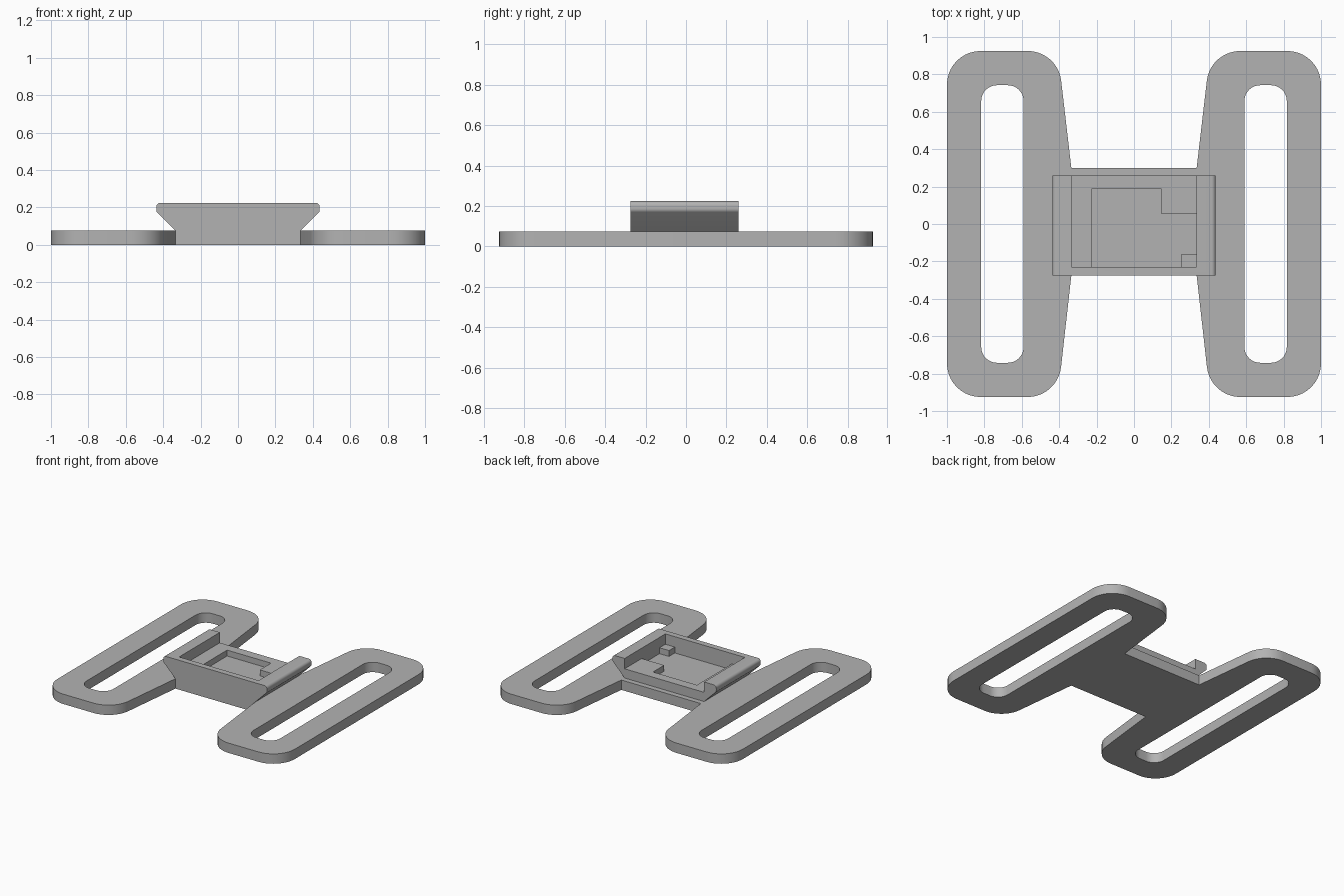
import bpy, bmesh, math
from mathutils import Vector

default = bpy.data.objects.get("Cube")
if default:
    bpy.data.objects.remove(default, do_unlink=True)

grey = bpy.data.materials.new("plain grey")
grey.use_nodes = True
colour = (0.45, 0.45, 0.45, 1)
grey.diffuse_color = colour
grey.node_tree.nodes["Principled BSDF"].inputs["Base Color"].default_value = colour


def rounded(corners, steps=10):
    """Outline from (a, b, radius) corners, each rounded by its radius."""
    out = []
    for i, (a, b, r) in enumerate(corners):
        p = Vector((a, b))
        if r == 0:
            out.append(p)
            continue
        u = (Vector(corners[i - 1][:2]) - p).normalized()
        v = (Vector(corners[(i + 1) % len(corners)][:2]) - p).normalized()
        half = u.angle(v) / 2
        centre = p + (u + v).normalized() * r / math.sin(half)
        start = p + u * r / math.tan(half) - centre
        end = p + v * r / math.tan(half) - centre
        sweep = start.angle_signed(end)
        for k in range(steps + 1):
            t = -sweep * k / steps
            c, s = math.cos(t), math.sin(t)
            out.append(centre + Vector((start.x * c - start.y * s, start.x * s + start.y * c)))
    return out


def prism(name, outline, low, high, along="z"):
    """Solid made by extruding an outline along z or y."""
    bm = bmesh.new()
    place = (lambda p: (p.x, p.y, low)) if along == "z" else (lambda p: (p.x, low, p.y))
    face = bm.faces.new([bm.verts.new(place(p)) for p in outline])
    new = bmesh.ops.extrude_face_region(bm, geom=[face])["geom"]
    shift = Vector((0, 0, high - low)) if along == "z" else Vector((0, high - low, 0))
    bmesh.ops.translate(bm, verts=[g for g in new if isinstance(g, bmesh.types.BMVert)], vec=shift)
    bmesh.ops.recalc_face_normals(bm, faces=bm.faces)
    mesh = bpy.data.meshes.new(name)
    bm.to_mesh(mesh)
    bm.free()
    mesh.materials.append(grey)
    obj = bpy.data.objects.new(name, mesh)
    bpy.context.collection.objects.link(obj)
    return obj


def combine(target, tool, operation):
    """Apply a boolean and remove the tool."""
    tool.hide_render = True
    mod = target.modifiers.new(operation, "BOOLEAN")
    mod.operation, mod.object, mod.solver = operation, tool, "EXACT"
    bpy.context.view_layer.objects.active = target
    bpy.ops.object.modifier_apply(modifier=mod.name)
    bpy.data.objects.remove(tool, do_unlink=True)


def sharp(points):
    return [(a, b, 0) for a, b in points]


# Base plate: two strap loops joined by a narrow bridge
END, FRONT, BACK, WAIST = 0.925, -0.275, 0.30, 0.335
right_half = [(WAIST, FRONT, 0), (0.408, -END, 0.18), (1, -END, 0.18),
              (1, END, 0.18), (0.408, END, 0.18), (WAIST, BACK, 0)]
left_half = [(-x, y, r) for x, y, r in reversed(right_half)]
body = prism("strap_adapter", rounded(right_half + left_half), 0, 0.075)

# Strap slots
for side in (-1, 1):
    inner, outer = sorted((side * 0.59, side * 0.817))
    slot = rounded([(inner, -0.742, 0.085), (outer, -0.742, 0.085),
                    (outer, 0.742, 0.085), (inner, 0.742, 0.085)])
    combine(body, prism("slot_cutter", slot, -0.1, 0.2), "DIFFERENCE")

# Flared holder block with rounded lips
lip = [(WAIST, 0.04, 0), (WAIST, 0.075, 0), (0.437, 0.177, 0.025), (0.437, 0.224, 0.022)]
profile = rounded(lip + [(-x, z, r) for x, z, r in reversed(lip)], 6)
block = prism("holder_block", profile, FRONT, 0.26, "y")

# Tray open at the back
tray = sharp([(-WAIST, -0.23), (WAIST, -0.23), (WAIST, 0.4), (-WAIST, 0.4)])
combine(block, prism("tray_cutter", rounded(tray), 0.145, 0.4), "DIFFERENCE")

# Deeper recess that leaves a corner post and a tab standing
recess = sharp([(-0.225, -0.23), (0.255, -0.23), (0.255, -0.16), (WAIST, -0.16),
                (WAIST, 0.055), (0.145, 0.055), (0.145, 0.19), (-0.225, 0.19)])
combine(block, prism("recess_cutter", rounded(recess), 0.1, 0.3), "DIFFERENCE")

combine(body, block, "UNION")

# Smooth the rounded corners, keep the edges crisp
bpy.ops.object.select_all(action="DESELECT")
body.select_set(True)
bpy.context.view_layer.objects.active = body
bpy.ops.object.shade_smooth_by_angle(angle=math.radians(25))
